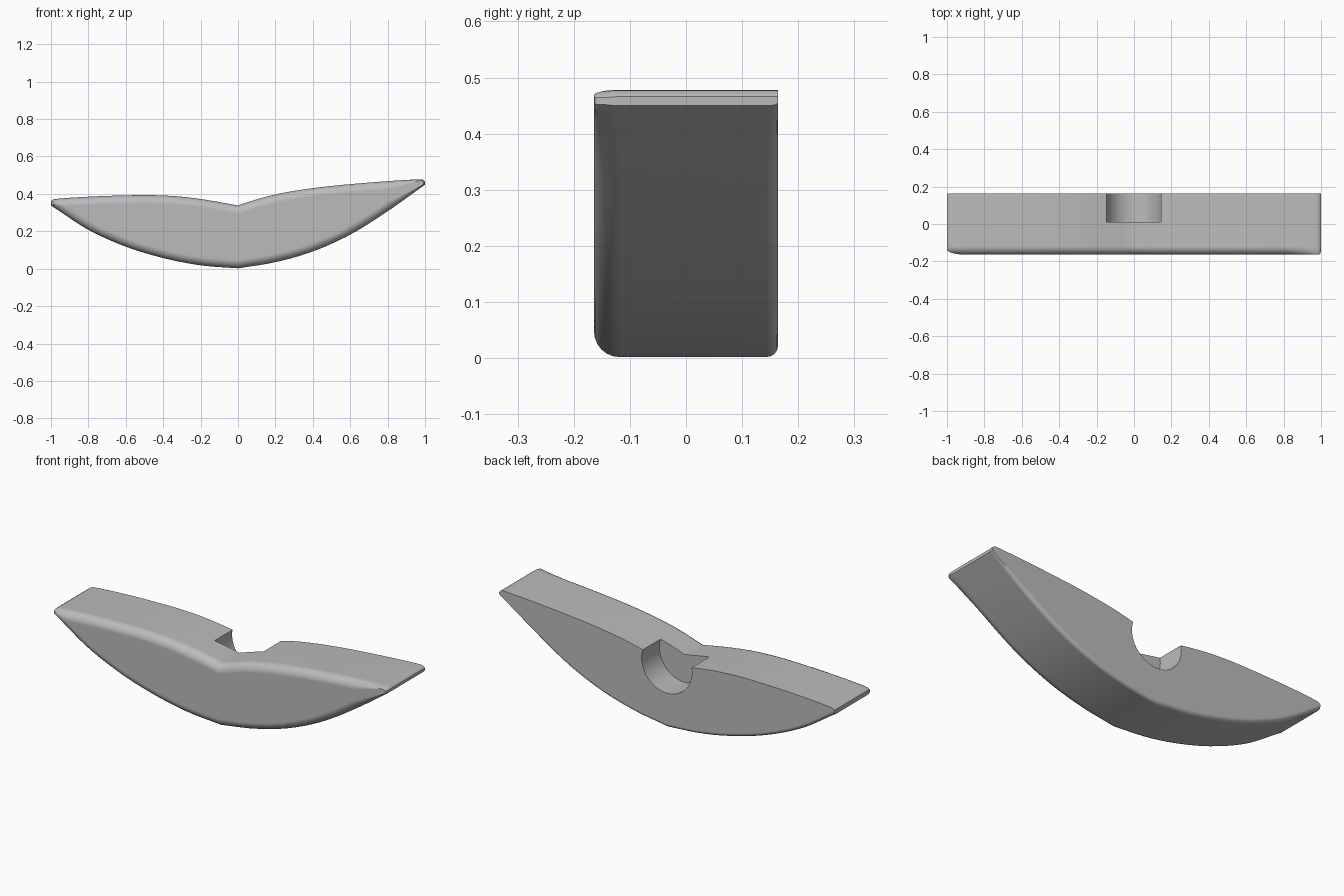
import bpy, bmesh, math

if "Cube" in bpy.data.objects:
    bpy.data.objects.remove(bpy.data.objects["Cube"])

# Outline of the body as upper and lower curves, (x, z); each half is its own smooth curve
UPPER_L = [(-1, .362), (-.98, .372), (-.8, .385), (-.6, .392), (-.45, .393), (-.3, .385), (-.15, .365), (0, .338)]
UPPER_R = [(0, .338), (.1, .371), (.2, .397), (.3, .416), (.45, .437), (.6, .452), (.8, .468), (.97, .478), (.988, .476), (1, .466)]
LOWER_L = [(-1, .338), (-.98, .325), (-.8, .208), (-.6, .118), (-.4, .057), (-.2, .018), (0, .002)]
LOWER_R = [(0, .002), (.2, .035), (.4, .092), (.6, .182), (.8, .307), (.98, .435), (1, .45)]
FRONT, BACK = -.164, .164


def hermite(pts, x):
    """Height and slope of the smooth curve through pts at x."""
    def slope(i):
        a, b = pts[max(i - 1, 0)], pts[min(i + 1, len(pts) - 1)]
        return (b[1] - a[1]) / (b[0] - a[0])
    i = 0
    while i < len(pts) - 2 and x > pts[i + 1][0]:
        i += 1
    (xa, za), (xb, zb) = pts[i], pts[i + 1]
    h = xb - xa
    t = (x - xa) / h
    z = ((2*t**3 - 3*t*t + 1) * za + (t**3 - 2*t*t + t) * h * slope(i)
         + (3*t*t - 2*t**3) * zb + (t**3 - t*t) * h * slope(i + 1))
    return z, (zb - za) / h


def heights(x, top_in, low_in):
    """Upper and lower heights at x, moved inward by the given amounts."""
    fade = 1 - .8 * min(max((x - .8) / .18, 0), 1)
    zu, su = hermite(UPPER_L if x < 0 else UPPER_R, x)
    zl, sl = hermite(LOWER_L if x < 0 else LOWER_R, x)
    return (zu - top_in * fade * math.hypot(1, min(abs(su), 1)),
            zl + low_in * fade * math.hypot(1, min(abs(sl), 1)))


def tip(side, top_in, low_in):
    """Where the inset curves meet on one side."""
    lo, hi = .5, 1.0
    for _ in range(40):
        mid = (lo + hi) / 2
        u, l = heights(side * mid, top_in, low_in)
        lo, hi = (mid, hi) if u - l > .012 else (lo, mid)
    return side * lo


def ring(bm, y, top_in, low_in, n=28):
    xl, xr = tip(-1, top_in, low_in), tip(1, top_in, low_in)
    frac = [math.sin(math.pi / 2 * k / n) for k in range(n + 1)]
    xs = [xl * f for f in reversed(frac)] + [xr * f for f in frac[1:]]
    hs = [heights(x, top_in, low_in) for x in xs]
    pts = [(x, h[0]) for x, h in zip(xs, hs)] + [(x, h[1]) for x, h in reversed(list(zip(xs, hs)))]
    return [bm.verts.new((x, y, z)) for x, z in pts]


# Layers from front to back: rounded front edge, straight middle, small rounding at the back underside
layers = []
R, r = .045, .02
for k in range(7):
    a = math.pi / 2 * (1 - k / 6)
    layers.append((FRONT + R * (1 - math.sin(a)), R * (1 - math.cos(a)), R * (1 - math.cos(a))))
for k in range(5):
    a = math.pi / 2 * k / 4
    layers.append((BACK - r * (1 - math.sin(a)), 0, r * (1 - math.cos(a))))

bm = bmesh.new()
rings = [ring(bm, *layer) for layer in layers]
for a, b in zip(rings, rings[1:]):
    for i in range(len(a)):
        j = (i + 1) % len(a)
        bm.faces.new((a[i], a[j], b[j], b[i]))
bm.faces.new(rings[0])
bm.faces.new(rings[-1])
bmesh.ops.recalc_face_normals(bm, faces=bm.faces)
mesh = bpy.data.meshes.new("curved_handle")
bm.to_mesh(mesh)
bm.free()
handle = bpy.data.objects.new("curved_handle", mesh)
bpy.context.collection.objects.link(handle)

# Round socket cut in from the back, open at the top notch
bpy.ops.mesh.primitive_cylinder_add(vertices=64, radius=.15, depth=.4,
                                    location=(0, .212, .338), rotation=(math.pi / 2, 0, 0))
cutter = bpy.context.object
cutter.name = "socket_cutter"
cutter.hide_render = True
cut = handle.modifiers.new("socket", 'BOOLEAN')
cut.operation = 'DIFFERENCE'
cut.solver = 'EXACT'
cut.object = cutter
bpy.ops.object.select_all(action='DESELECT')
handle.select_set(True)
bpy.context.view_layer.objects.active = handle
bpy.ops.object.modifier_apply(modifier=cut.name)
bpy.data.objects.remove(cutter)

# Plain grey finish, smooth with crisp edges
grey = bpy.data.materials.new("grey")
grey.diffuse_color = (.5, .5, .5, 1)
grey.use_nodes = True
grey.node_tree.nodes["Principled BSDF"].inputs["Base Color"].default_value = grey.diffuse_color
handle.data.materials.clear()
handle.data.materials.append(grey)
bpy.ops.object.shade_smooth_by_angle(angle=math.radians(30))
weighted = handle.modifiers.new("even_shading", 'WEIGHTED_NORMAL')
weighted.keep_sharp = True
